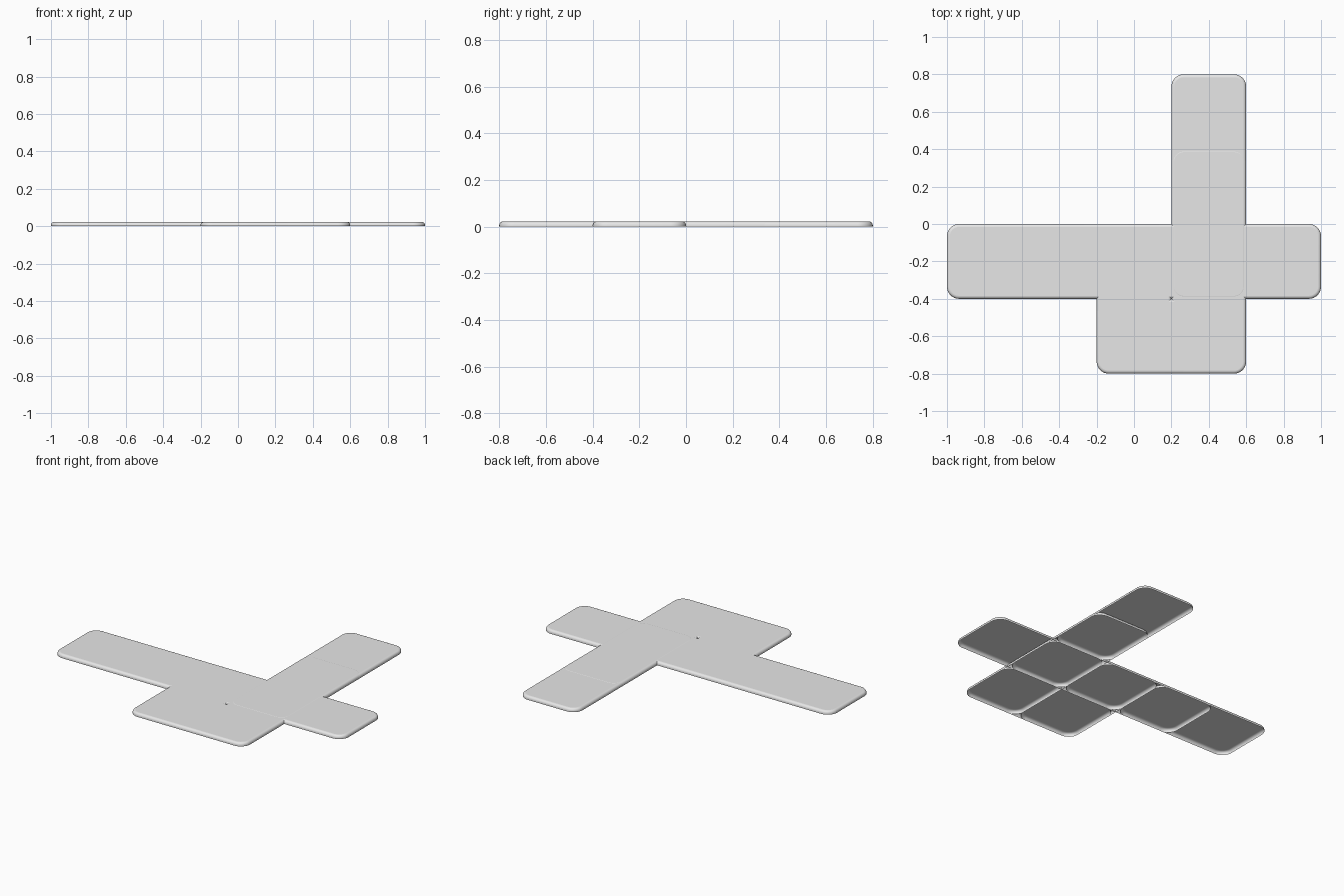
import bpy, bmesh, math

if "Cube" in bpy.data.objects:
    bpy.data.objects.remove(bpy.data.objects["Cube"])

CELL = 0.4      # grid cell size
H = 0.022       # plate height
R = 0.065       # corner radius in plan
F = 0.016       # rounding of the upper edge

grey = bpy.data.materials.new("light_grey")
grey.diffuse_color = (0.8, 0.8, 0.8, 1)
grey.use_nodes = True
grey.node_tree.nodes["Principled BSDF"].inputs["Base Color"].default_value = grey.diffuse_color


def outline(x0, x1, y0, y1, inset, z, steps=8):
    """Rounded rectangle, counter-clockwise, shrunk by inset."""
    pts = []
    for k, (cx, cy) in enumerate([(x1 - R, y1 - R), (x0 + R, y1 - R),
                                  (x0 + R, y0 + R), (x1 - R, y0 + R)]):
        for i in range(steps + 1):
            a = math.pi / 2 * (k + i / steps)
            pts.append((cx + (R - inset) * math.cos(a),
                        cy + (R - inset) * math.sin(a), z))
    return pts


def plate(name, x0, y0, nx, ny, height=H):
    """Open-bottomed shell covering nx by ny cells, with a rounded top edge."""
    bm = bmesh.new()
    profile = [(0, 0)]
    for i in range(6):
        a = math.pi / 2 * i / 5
        profile.append((F * (1 - math.cos(a)), height - F + F * math.sin(a)))
    rings = [[bm.verts.new(p) for p in
              outline(x0, x0 + nx * CELL, y0, y0 + ny * CELL, d, z)]
             for d, z in profile]
    n = len(rings[0])
    for lo, hi in zip(rings, rings[1:]):
        for i in range(n):
            j = (i + 1) % n
            bm.faces.new((lo[i], lo[j], hi[j], hi[i])).smooth = True
    bm.faces.new(rings[-1])
    me = bpy.data.meshes.new(name)
    bm.to_mesh(me)
    bm.free()
    me.materials.append(grey)
    ob = bpy.data.objects.new(name, me)
    bpy.context.collection.objects.link(ob)


# Overlapping two-cell plates along the long row
for i in range(4):
    plate(f"row_plate_{i + 1}", -1 + i * CELL, -0.4, 2, 1)

# Overlapping two-cell plates along the column
plate("column_plate_front", 0.2, -0.8, 1, 2)
plate("column_plate_middle", 0.2, -0.4, 1, 2, H + 0.0005)
plate("column_plate_back", 0.2, 0.0, 1, 2)

# Plates filling the front block
plate("front_block_plate", -0.2, -0.8, 2, 1)
plate("front_block_link", -0.2, -0.8, 1, 2)
